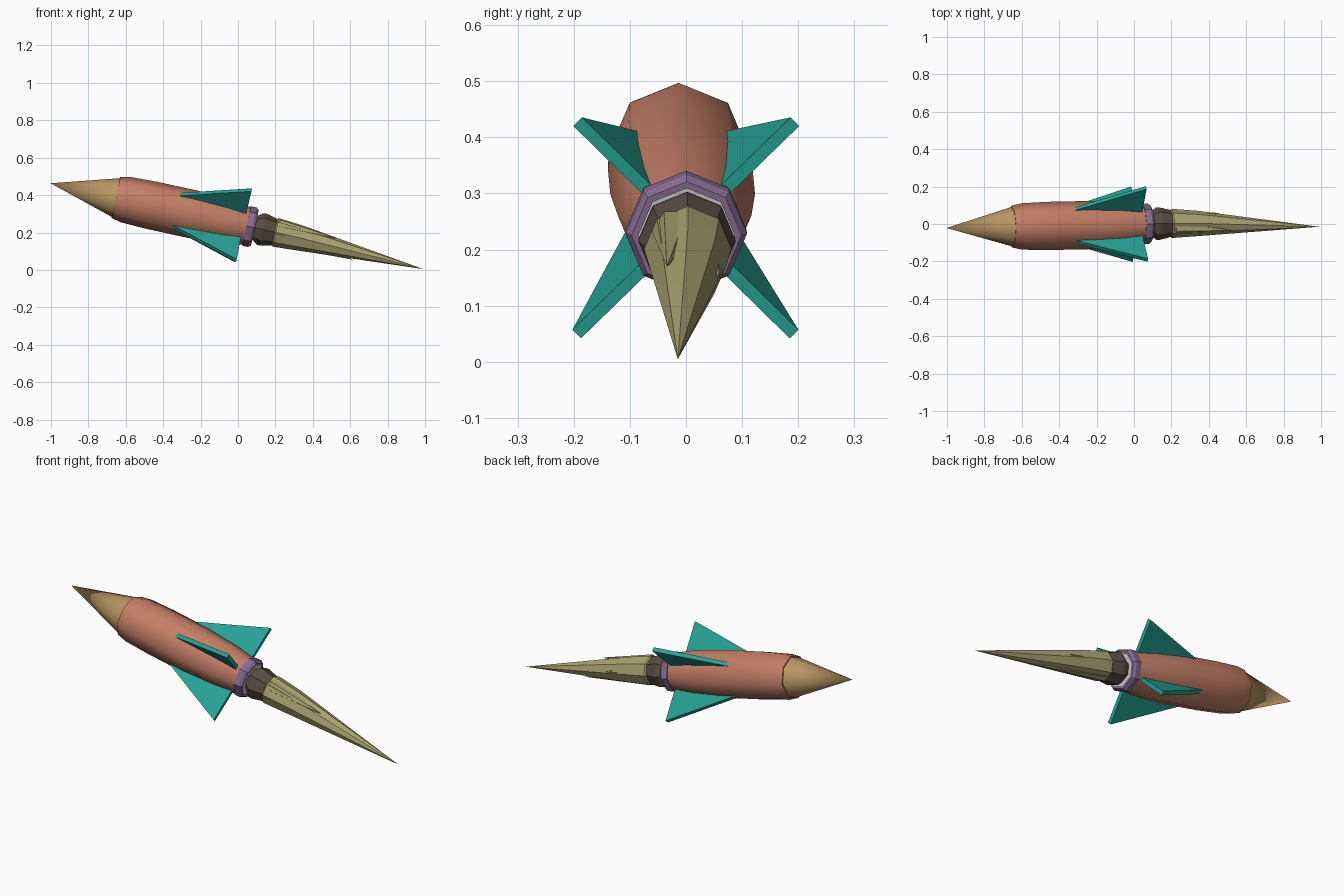
import bpy, bmesh
from math import cos, sin, pi, radians
from mathutils import Vector, Matrix

if "Cube" in bpy.data.objects:
    bpy.data.objects.remove(bpy.data.objects["Cube"])

# Tilted rocket frame: local Z runs from nose to flame, X sideways, Y up
d = Vector((0.977, 0.02, -0.213)).normalized()
w = Vector((-d.y, d.x, 0)).normalized()
v = d.cross(w)
FRAME = Matrix.Translation((0.045, 0, 0.235)) @ Matrix((w, v, d)).transposed().to_4x4()


def material(name, rgb):
    m = bpy.data.materials.new(name)
    m.diffuse_color = (*rgb, 1)
    m.use_nodes = True
    m.node_tree.nodes["Principled BSDF"].inputs["Base Color"].default_value = m.diffuse_color
    return m


TAN = material("tan", (0.49, 0.31, 0.13))
RED = material("terracotta", (0.55, 0.21, 0.13))
TEAL = material("teal", (0.02, 0.36, 0.30))
PURPLE = material("purple", (0.24, 0.15, 0.29))
BROWN = material("brown", (0.10, 0.075, 0.055))
OLIVE = material("olive", (0.40, 0.37, 0.16))


def finish(name, bm, mat=None, angle=0):
    bmesh.ops.recalc_face_normals(bm, faces=bm.faces)
    me = bpy.data.meshes.new(name)
    bm.to_mesh(me)
    bm.free()
    if mat:
        me.materials.append(mat)
    if angle:
        me.shade_smooth()
        me.set_sharp_from_angle(angle=radians(angle))
    ob = bpy.data.objects.new(name, me)
    bpy.context.collection.objects.link(ob)
    ob.matrix_world = FRAME
    return ob


def add_lathe(bm, profile, sides=8):
    """Capped rings of (z, radius, x offset, y offset); radius 0 is a point."""
    rings = []
    for z, r, x, y in [(*p, 0, 0)[:4] for p in profile]:
        n = sides if r else 1
        rings.append([bm.verts.new((x + r * cos(2 * pi * i / sides),
                                    y + r * sin(2 * pi * i / sides), z)) for i in range(n)])
    for a, b in zip(rings, rings[1:]):
        for i in range(sides):
            j = (i + 1) % sides
            quad = [a[i % len(a)], a[j % len(a)], b[j % len(b)], b[i % len(b)]]
            bm.faces.new(list(dict.fromkeys(quad)))
    for ring in (rings[0], rings[-1]):
        if len(ring) > 2:
            bm.faces.new(ring)


def lathe(name, profile, mat=None, angle=0):
    bm = bmesh.new()
    add_lathe(bm, profile)
    return finish(name, bm, mat, angle)


# Nose, body and tail
lathe("nose_cone", [(-1.072, 0), (-0.70, 0.110)], TAN, 50)
lathe("body", [(-0.715, 0.112), (-0.66, 0.124), (-0.52, 0.129), (-0.30, 0.129),
               (-0.12, 0.119), (0.005, 0.102)], RED, 50)
lathe("tail_plate", [(-0.01, 0.088), (0.043, 0.088)])
lathe("nozzle", [(0.02, 0.045), (0.075, 0.086), (0.092, 0.087), (0.155, 0.072)], BROWN)

# Tail ring: open octagonal band around the plate
bm = bmesh.new()
section = [(0.0, 0.108), (0.032, 0.108), (0.046, 0.098), (0.046, 0.086), (0.0, 0.086)]
rings = [[bm.verts.new((r * cos(i * pi / 4), r * sin(i * pi / 4), z)) for z, r in section]
         for i in range(8)]
for i in range(8):
    a, b = rings[i], rings[(i + 1) % 8]
    for k in range(5):
        m = (k + 1) % 5
        bm.faces.new((a[k], a[m], b[m], b[k]))
finish("tail_ring", bm, PURPLE)

# Four swept triangular fins on the diagonals
for n in range(4):
    a = pi / 4 + n * pi / 2
    out, side = Vector((cos(a), sin(a), 0)), Vector((-sin(a), cos(a), 0)) * 0.011
    bm = bmesh.new()
    sides = [[bm.verts.new(out * r + Vector((0, 0, z)) + side * s)
              for z, r in ((-0.42, 0.112), (-0.017, 0.274), (-0.017, 0.10))] for s in (-1, 1)]
    bm.faces.new(sides[0])
    bm.faces.new(sides[1])
    for i in range(3):
        j = (i + 1) % 3
        bm.faces.new((sides[0][i], sides[0][j], sides[1][j], sides[1][i]))
    finish(f"fin_{n + 1}", bm, TEAL)

# Exhaust flame with smaller licks lying along it
bm = bmesh.new()
add_lathe(bm, [(0.145, 0.066), (0.16, 0.078), (0.30, 0.068, -0.003, -0.002),
               (0.972, 0, -0.034, -0.024)])
for base_x, base_y, r, tip in ((-0.022, 0.034, 0.042, (-0.044, 0.040, 0.49)),
                               (0.008, -0.032, 0.042, (-0.012, -0.055, 0.60)),
                               (-0.040, -0.008, 0.036, (-0.065, -0.008, 0.32)),
                               (0.036, 0.0, 0.038, (0.050, 0.004, 0.42))):
    add_lathe(bm, [(0.17, r, base_x, base_y), (tip[2], 0, tip[0], tip[1])], 6)
finish("flame", bm, OLIVE, 30)
